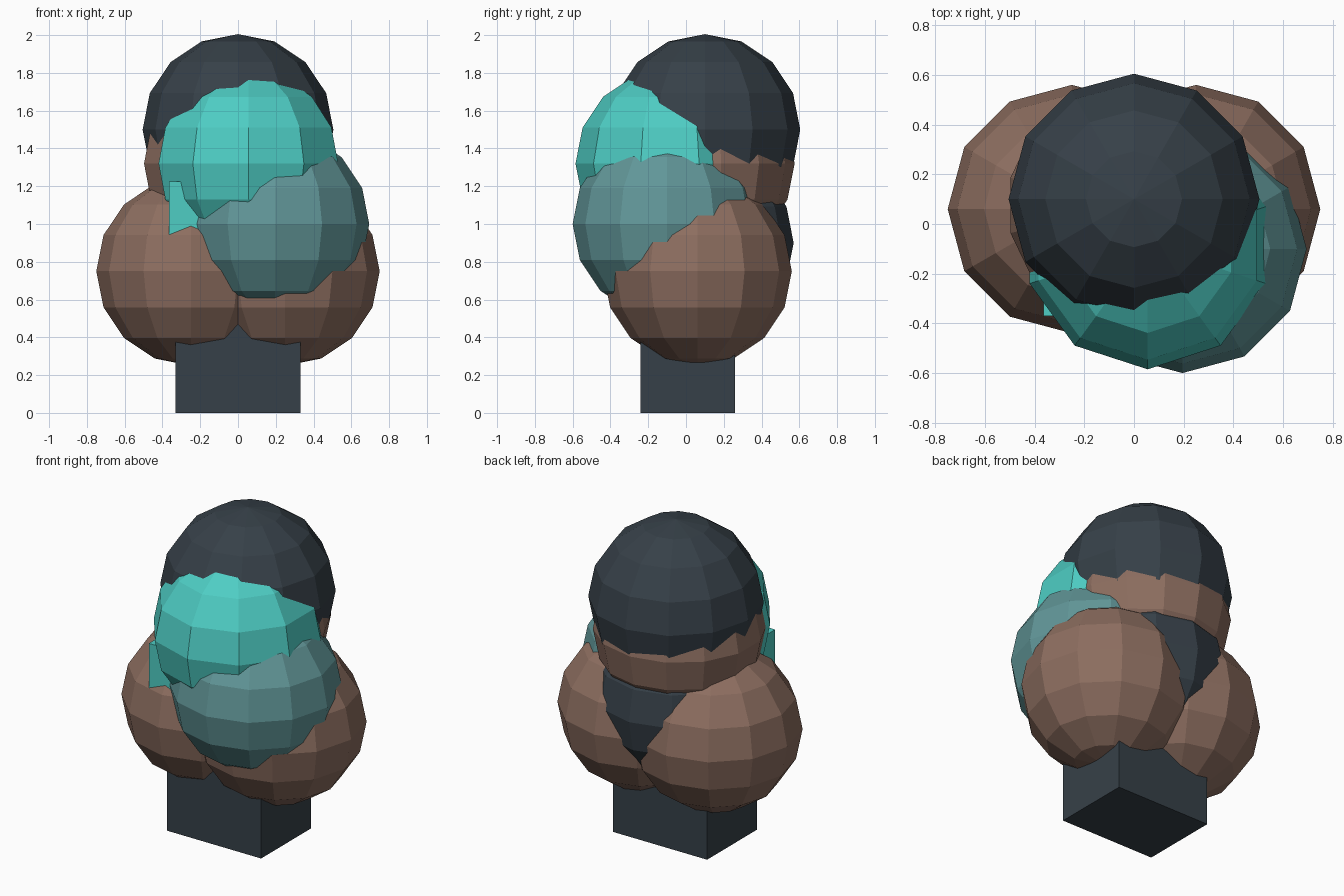
import bpy, math

if "Cube" in bpy.data.objects:
    bpy.data.objects.remove(bpy.data.objects["Cube"])


def srgb(r, g, b):
    f = lambda c: c / 12.92 if c <= 0.04045 else ((c + 0.055) / 1.055) ** 2.4
    return tuple(f(c / 255) for c in (r, g, b)) + (1.0,)


def material(name, rgb):
    m = bpy.data.materials.new(name)
    m.diffuse_color = srgb(*rgb)
    m.use_nodes = True
    m.node_tree.nodes["Principled BSDF"].inputs["Base Color"].default_value = m.diffuse_color
    return m


slate = material("dark_slate", (54, 64, 72))
brown = material("warm_brown", (141, 110, 96))
teal = material("bright_teal", (78, 205, 196))
dusty = material("dusty_teal", (97, 150, 152))


def finish(name, mat):
    ob = bpy.context.object
    ob.name = name
    ob.data.materials.append(mat)
    return ob


def ball(name, mat, centre, segments=12, radius=0.5):
    bpy.ops.mesh.primitive_uv_sphere_add(segments=segments, ring_count=8,
                                         radius=radius, location=centre)
    return finish(name, mat)


def block(name, mat, lo, hi):
    bpy.ops.mesh.primitive_cube_add(size=1, location=[(a + b) / 2 for a, b in zip(lo, hi)])
    ob = finish(name, mat)
    ob.scale = [b - a for a, b in zip(lo, hi)]
    return ob


# Base post
block("base_post", slate, (-0.33, -0.24, 0.0), (0.33, 0.26, 0.6))

# Core body and the paired lower lobes
ball("core_body", slate, (0, 0.07, 0.9))
for side, x in (("left", -0.25), ("right", 0.25)):
    ball(side + "_lower_lobe", brown, (x, 0.06, 0.75))

# Upper stack: brown band ball with dark cap
ball("neck_ball", brown, (-0.01, 0.075, 1.32), segments=14)
ball("top_cap", slate, (0, 0.1, 1.5), radius=0.505)

# Front lobes and the small block tucked under them
ball("front_upper_lobe", teal, (0.055, -0.085, 1.32), segments=10)
ball("front_side_lobe", dusty, (0.195, -0.1, 1.0))
block("front_block", teal, (-0.365, -0.37, 0.9), (-0.05, -0.05, 1.225))
